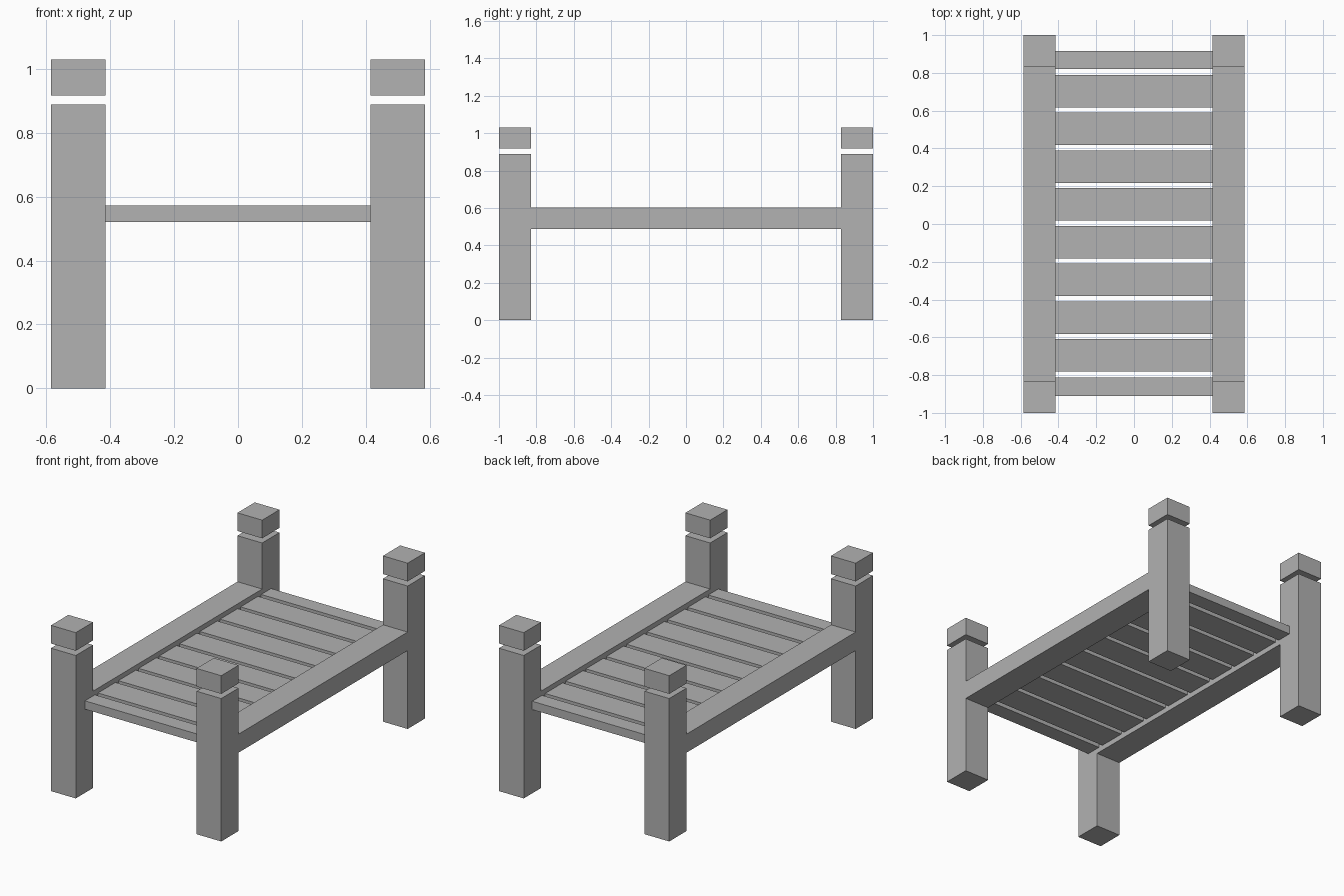
import bpy
import bmesh
from mathutils import Vector

cube = bpy.data.objects.get("Cube")
if cube:
    bpy.data.objects.remove(cube, do_unlink=True)

GREY = (0.445, 0.445, 0.445, 1)
grey = bpy.data.materials.new("plain grey")
grey.use_nodes = True
grey.diffuse_color = GREY
grey.node_tree.nodes["Principled BSDF"].inputs["Base Color"].default_value = GREY


def box(name, low, high):
    """Flat-sided block between two opposite corners."""
    low, high = Vector(low), Vector(high)
    bm = bmesh.new()
    bmesh.ops.create_cube(bm, size=1)
    bmesh.ops.scale(bm, vec=high - low, verts=bm.verts)
    bmesh.ops.translate(bm, vec=(low + high) / 2, verts=bm.verts)
    mesh = bpy.data.meshes.new(name)
    bm.to_mesh(mesh)
    bm.free()
    mesh.materials.append(grey)
    obj = bpy.data.objects.new(name, mesh)
    bpy.context.collection.objects.link(obj)


INNER, OUTER = 0.415, 0.585   # x extent of posts and rails
POST_Y, END_Y = 0.83, 1.0     # y extent of posts
SLAT_LOW, SLAT_HIGH = 0.52, 0.572

for side, sx in (("left", 1), ("right", -1)):
    x0, x1 = sorted((sx * INNER, sx * OUTER))

    # Side rail, flush with the posts
    box(f"{side}_rail", (x0, -POST_Y, 0.487), (x1, POST_Y, 0.602))

    # Corner posts with separate caps hovering above a small gap
    for end, sy in (("front", -1), ("back", 1)):
        y0, y1 = sorted((sy * POST_Y, sy * END_Y))
        box(f"{end}_{side}_post", (x0, y0, 0), (x1, y1, 0.888))
        box(f"{end}_{side}_cap", (x0, y0, 0.917), (x1, y1, 1.03))

# Wide slats at an even pitch
for i in range(8):
    y = -0.696 + 0.2 * i
    box(f"slat_{i + 1}", (-INNER, y - 0.086, SLAT_LOW), (INNER, y + 0.086, SLAT_HIGH))

# Narrow slats between the posts at each end
box("front_end_slat", (-INNER, -0.91, SLAT_LOW), (INNER, -0.812, SLAT_HIGH))
box("back_end_slat", (-INNER, 0.82, SLAT_LOW), (INNER, 0.917, SLAT_HIGH))
